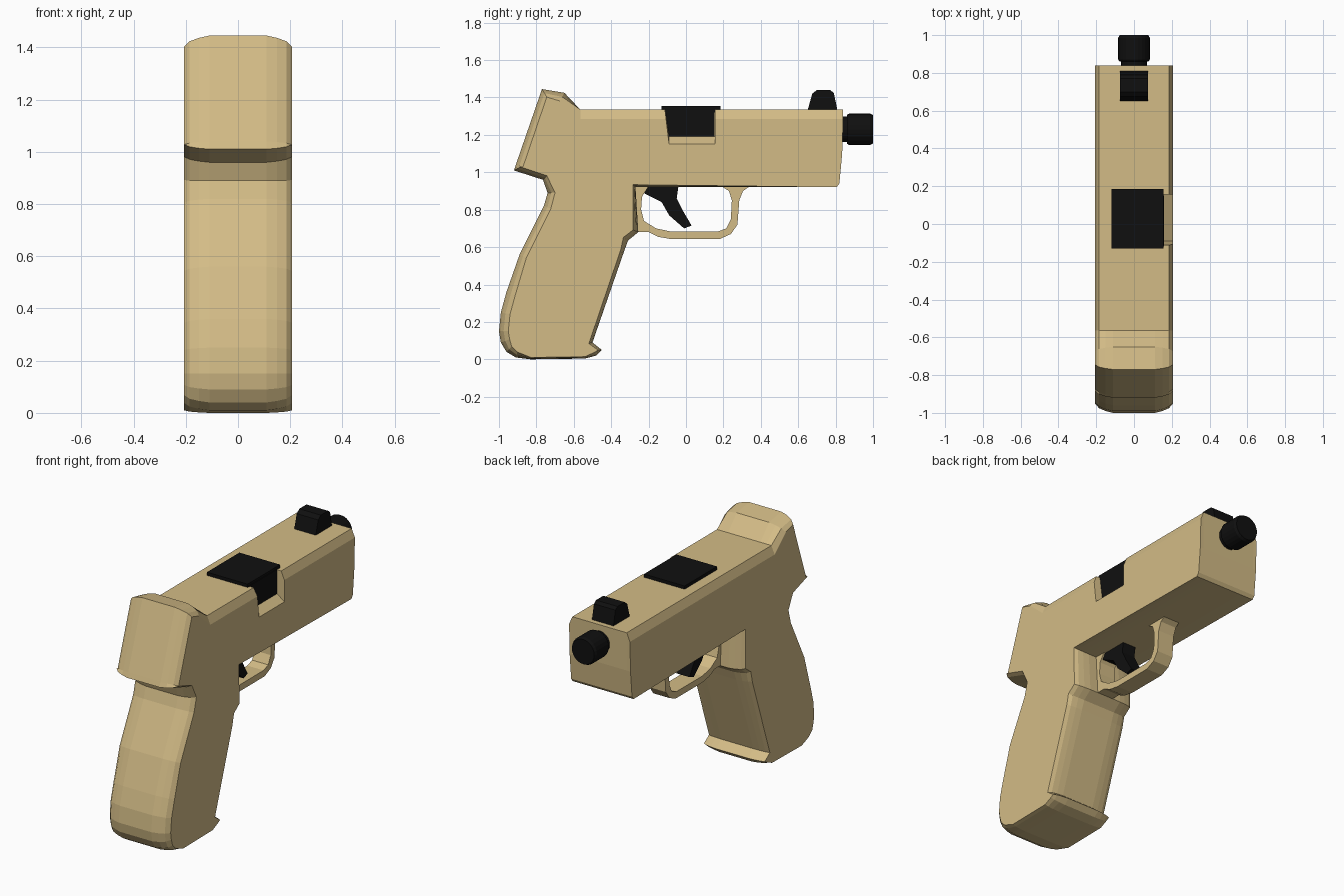
import bpy, bmesh, math
from mathutils import Vector, Matrix

cube = bpy.data.objects.get("Cube")
if cube:
    bpy.data.objects.remove(cube)


def make_material(name, rgb):
    mat = bpy.data.materials.new(name)
    mat.use_nodes = True
    colour = (*rgb, 1)
    mat.diffuse_color = colour
    mat.node_tree.nodes["Principled BSDF"].inputs["Base Color"].default_value = colour
    return mat


tan = make_material("desert tan", (0.65, 0.5, 0.24))
black = make_material("matt black", (0.005, 0.005, 0.005))


def finish(bm, name, mat):
    bmesh.ops.recalc_face_normals(bm, faces=bm.faces)
    mesh = bpy.data.meshes.new(name)
    bm.to_mesh(mesh)
    bm.free()
    mesh.materials.append(mat)
    obj = bpy.data.objects.new(name, mesh)
    bpy.context.collection.objects.link(obj)
    return obj


def loft(name, mat, sections):
    """Join equal-length loops of points into a closed solid."""
    bm = bmesh.new()
    rings = [[bm.verts.new(p) for p in s] for s in sections]
    for a, b in zip(rings, rings[1:]):
        for i in range(len(a)):
            j = (i + 1) % len(a)
            bm.faces.new((a[i], a[j], b[j], b[i]))
    bm.faces.new(rings[0])
    bm.faces.new(rings[-1][::-1])
    return finish(bm, name, mat)


def plate(name, mat, profile, x0, x1):
    return loft(name, mat, [[(x, y, z) for y, z in profile] for x in (x0, x1)])


def box_profile(y0, y1, z0, z1):
    return [(y0, z0), (y1, z0), (y1, z1), (y0, z1)]


# Body: side outline as (y, z, edge rounding)
outline = [
    (0.84, 1.335, .05), (0.835, 1.1, 0), (0.82, 0.94, 0), (0.805, 0.92, 0),
    (-0.27, 0.92, .02), (-0.255, 0.68, .03), (-0.31, 0.635, .03),
    (-0.33, 0.58, .02), (-0.5, 0.09, .02), (-0.45, 0.05, .02),
    (-0.48, 0.02, .02), (-0.54, 0.004, .01), (-0.83, 0, .01),
    (-0.91, 0.01, .03), (-0.96, 0.04, .04), (-0.99, 0.09, .05),
    (-1, 0.15, .05), (-0.99, 0.25, .05), (-0.96, 0.36, .05),
    (-0.89, 0.56, .04), (-0.81, 0.72, .04), (-0.76, 0.82, .04),
    (-0.74, 0.89, .04), (-0.765, 0.96, .03), (-0.92, 1.01, .04),
    (-0.91, 1.04, .04), (-0.77, 1.445, .05), (-0.65, 1.425, .05),
    (-0.565, 1.335, .05),
]


def inset_outline(x, rounded, edge):
    """Section at x; rounded and edge give the inset share of grip and slide."""
    ring = []
    for i, (y, z, amount) in enumerate(outline):
        before, after = outline[i - 1], outline[(i + 1) % len(outline)]
        a = Vector((y - before[0], z - before[1])).normalized()
        b = Vector((after[0] - y, after[1] - z)).normalized()
        tangent = (a + b).normalized()
        inward = Vector((tangent.y, -tangent.x))
        share = rounded
        if y > -0.6 and z > 1:  # slide top: chamfer straight down
            inward, share = Vector((0, -1)), edge
        ring.append((x, y + inward.x * amount * share, z + inward.y * amount * share))
    return ring


half = [(.11, 0, 0), (.15, .2, 0), (.185, .5, 0), (.207, 1, 1)]
stations = [(-x, r, e) for x, r, e in reversed(half)] + half
body = loft("body", tan, [inset_outline(*s) for s in stations])

# Ejection port notch with a sloping floor
cutter = loft("port_cutter", tan, [
    [(x, -.12, 1.4), (x, -.09, floor), (x, .155, floor), (x, .155, 1.4)]
    for x, floor in ((.155, 1.19), (.215, 1.145))])
cutter.hide_render = True
cut = body.modifiers.new("port", "BOOLEAN")
cut.operation = "DIFFERENCE"
cut.solver = "EXACT"
cut.object = cutter
bpy.context.view_layer.objects.active = body
bpy.ops.object.modifier_apply(modifier=cut.name)
bpy.data.objects.remove(cutter)

# Ejection port cover and chamber block
plate("port_cover", black, box_profile(-.13, .185, 1.32, 1.355), -.12, .156)
plate("chamber_block", black,
      [(-.12, 1.34), (-.095, 1.19), (.152, 1.19), (.152, 1.34)], .05, .16)

# Front sight
sight = [(.65, 1.33), (.675, 1.42), (.7, 1.44), (.77, 1.44), (.79, 1.425), (.81, 1.33)]
plate("front_sight", black, sight, -.073, .073)

# Trigger
trigger = [(-.23, .93), (-.22, .885), (-.13, .84), (-.09, .77), (-.01, .7),
           (.03, .715), (-.02, .8), (-.05, .86), (-.04, .93)]
plate("trigger", black, trigger, -.045, .045)

# Trigger guard: outer path followed by the inner path back
outer = [(-.26, .68), (-.2, .68), (-.15, .655), (-.08, .643), (.18, .643),
         (.24, .67), (.275, .72), (.285, .85), (.305, .9), (.34, .925)]
inner = [(.19, .925), (.23, .9), (.245, .85), (.24, .75), (.215, .7),
         (.17, .683), (-.08, .683), (-.16, .7), (-.225, .74), (-.24, .8),
         (-.235, .87), (-.2, .925), (-.28, .925)]
plate("trigger_guard", tan, outer + inner, -.055, .055)

# Barrel: rings along y as (position, radius)
stations = [(.8, .068), (.86, .068), (.862, .078), (.872, .084),
            (.985, .084), (1, .076)]
barrel = []
for y, radius in stations:
    angles = [math.tau * i / 24 for i in range(24)]
    barrel.append([(radius * math.cos(a), y, 1.23 + radius * math.sin(a)) for a in angles])
loft("barrel_tip", black, barrel)
